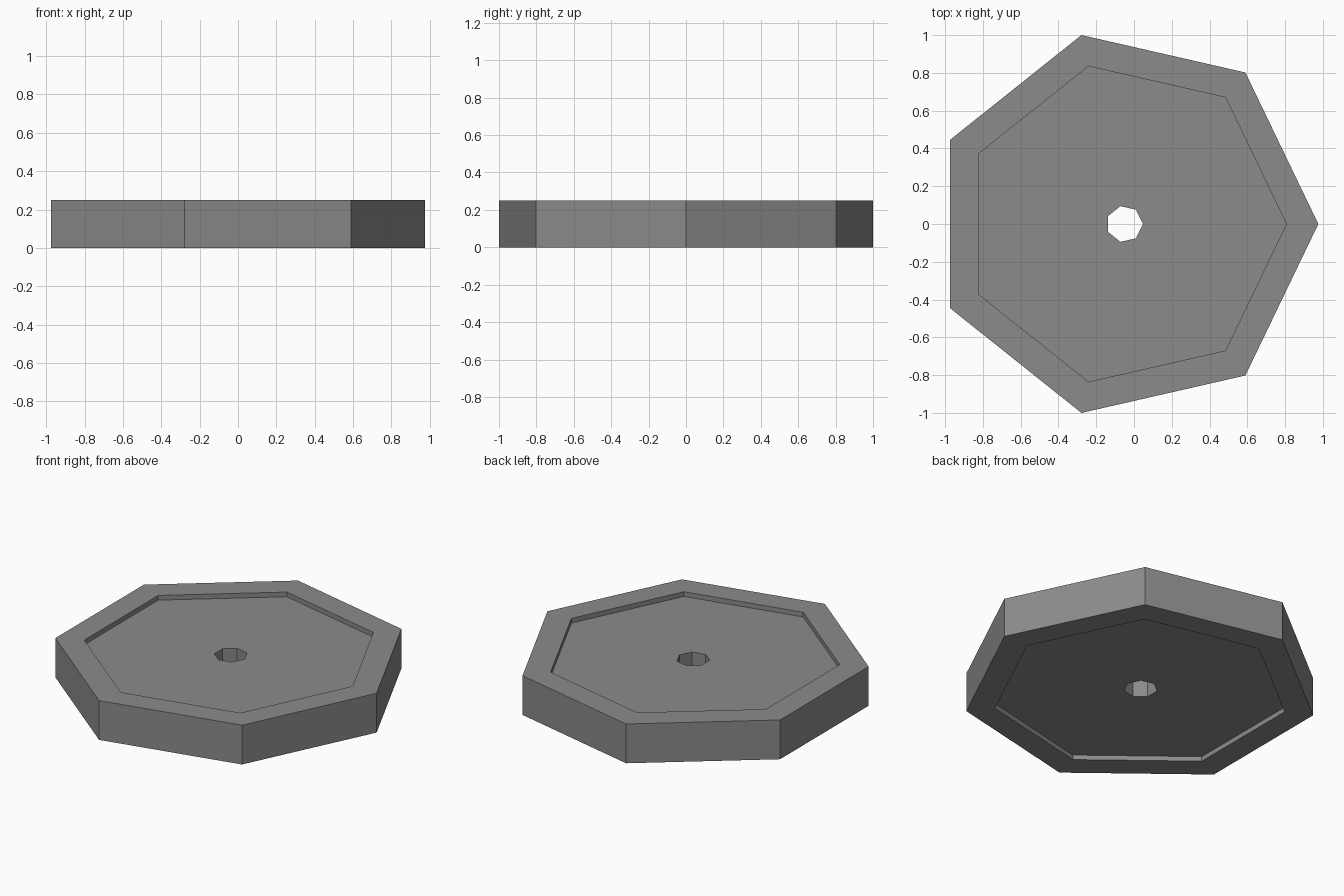
import bpy, bmesh
from math import cos, sin, tau

SIDES = 7
CENTRE_X = -0.05
HEIGHT = 0.25
RECESS = 0.03

cube = bpy.data.objects.get("Cube")
if cube:
    bpy.data.objects.remove(cube, do_unlink=True)

grey = bpy.data.materials.new("mid_grey")
grey.use_nodes = True
colour = (0.26, 0.26, 0.26, 1)
grey.diffuse_color = colour
grey.node_tree.nodes["Principled BSDF"].inputs["Base Color"].default_value = colour

# Ring profile (radius, z): bore, lower recess, rim, upper recess
profile = [
    (0.097, RECESS), (0.857, RECESS), (0.857, 0), (1.026, 0),
    (1.026, HEIGHT), (0.857, HEIGHT),
    (0.857, HEIGHT - RECESS), (0.097, HEIGHT - RECESS),
]

# Sweep the profile around a seven-sided ring
bm = bmesh.new()
rings = [
    [bm.verts.new((CENTRE_X + r * cos(tau * i / SIDES), r * sin(tau * i / SIDES), z))
     for r, z in profile]
    for i in range(SIDES)
]
for i, ring in enumerate(rings):
    following = rings[(i + 1) % SIDES]
    for j in range(len(profile)):
        k = (j + 1) % len(profile)
        bm.faces.new((ring[j], following[j], following[k], ring[k]))
bmesh.ops.recalc_face_normals(bm, faces=bm.faces)

mesh = bpy.data.meshes.new("heptagon_plate")
bm.to_mesh(mesh)
bm.free()
mesh.materials.append(grey)
bpy.context.collection.objects.link(bpy.data.objects.new("heptagon_plate", mesh))
